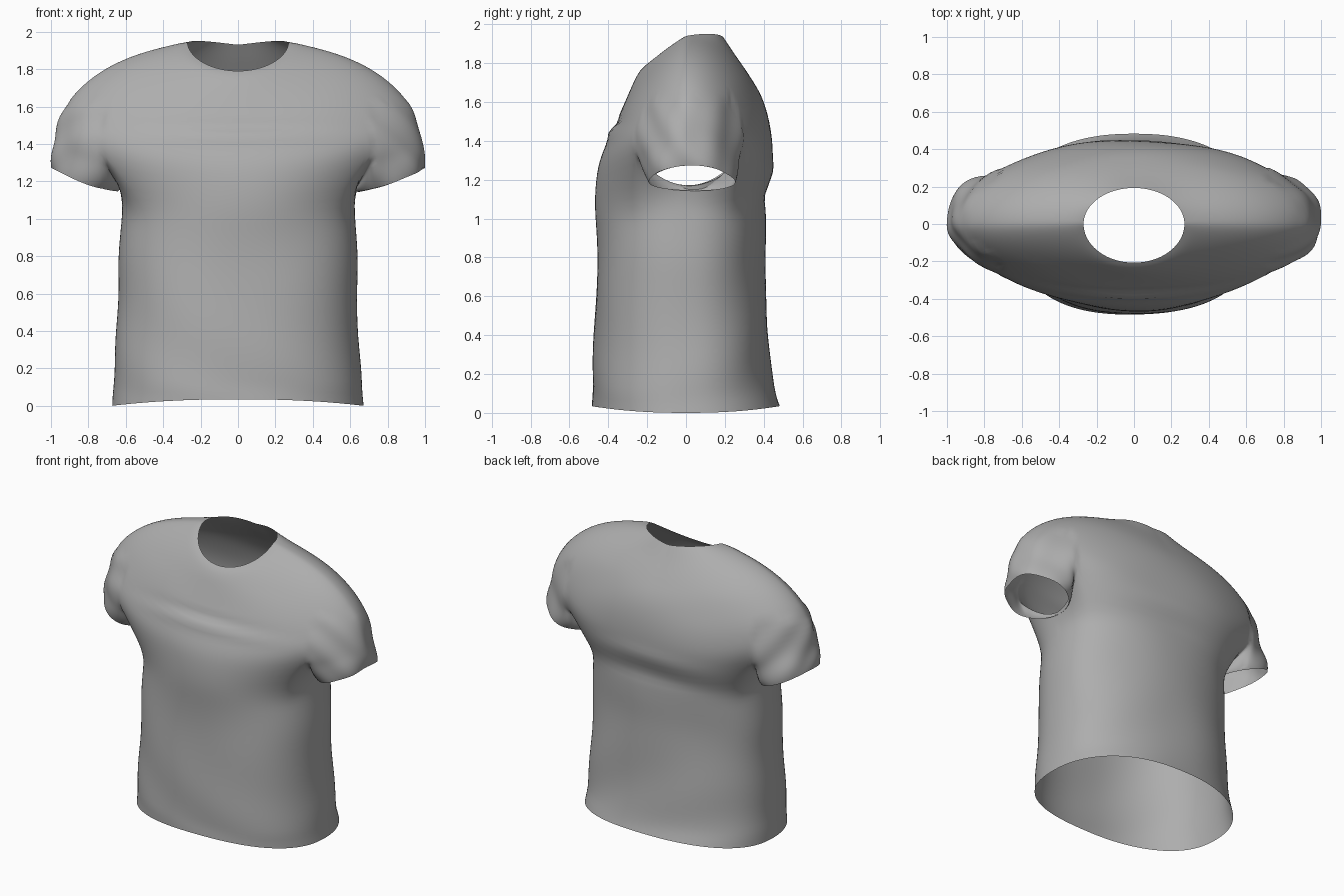
import bpy, bmesh
from math import sin, cos, pi, radians, exp
from mathutils import Vector

cube = bpy.data.objects.get("Cube")
if cube:
    bpy.data.objects.remove(cube, do_unlink=True)

cloth = bpy.data.materials.new("grey cloth")
cloth.use_nodes = True
GREY = (0.42, 0.42, 0.42, 1)
cloth.diffuse_color = GREY
cloth.node_tree.nodes["Principled BSDF"].inputs["Base Color"].default_value = GREY

N = 60        # points round the yoke
ARM = 7       # yoke points on each side of the sleeve axis
SEAM = 8      # segments across each underarm

bm = bmesh.new()


def signed_pow(v, p):
    return (abs(v) ** p) * (1 if v >= 0 else -1)


def bridge(upper, lower):
    n = len(upper)
    for i in range(n):
        j = (i + 1) % n
        bm.faces.new((upper[i], lower[i], lower[j], upper[j]))


# f runs from 0 at the neckline to 1 at the chest
def yoke_ring(f, a, z_side, y_front, z_front, y_back, z_back):
    ring = []
    for i in range(N):
        t = 2 * pi * i / N
        s = abs(sin(t))
        if sin(t) >= 0:
            y = y_back * s
            z = z_back + (z_side - z_back) * cos(t) ** 2
            z += 0.03 * (1 - f) * s * abs(cos(t))
        else:
            y = y_front * s ** (1 + 0.2 * f)
            z = z_front + (z_side - z_front) * (1 - s ** (1.1 + 0.9 * f))
        ring.append(bm.verts.new((a * cos(t), y, z)))
    return ring


# Yoke: rings from the neckline out over the shoulders and chest
PROFILE = (
    (0.27, 1.94, -0.207, 1.79, 0.193, 1.93),
    (0.31, 1.937, -0.235, 1.765, 0.22, 1.89),
    (0.38, 1.922, -0.262, 1.72, 0.26, 1.83),
    (0.53, 1.885, -0.30, 1.64, 0.325, 1.74),
    (0.70, 1.815, -0.335, 1.56, 0.39, 1.63),
    (0.85, 1.705, -0.375, 1.47, 0.435, 1.50),
    (0.94, 1.58, -0.43, 1.34, 0.452, 1.36),
    (0.975, 1.45, -0.457, 1.25, 0.447, 1.25))
yoke = [yoke_ring(k / (len(PROFILE) - 1), *row) for k, row in enumerate(PROFILE)]
for upper, lower in zip(yoke, yoke[1:]):
    bridge(upper, lower)
base = yoke[-1]


# Underarm seams join the front corner to the back corner on each side
def underarm(start, end, side):
    pts = []
    for k in range(1, SEAM):
        s = 2 * k / SEAM - 1
        p = start.co.lerp(end.co, k / SEAM)
        corner = abs(start.co.x)
        p.x = side * (0.635 + (corner - 0.635) * s * s)
        p.z = 1.175 + (p.z - 1.175) * s * s
        pts.append(bm.verts.new(p))
    return pts


half = N // 2
seam_left = underarm(base[-ARM], base[ARM], 1)
seam_right = underarm(base[half - ARM], base[half + ARM], -1)

# Torso: loft from the chest loop down to the hem
loop = ([base[-ARM]] + seam_left + base[ARM:half - ARM + 1] + seam_right
        + base[half + ARM:N - ARM])
count = len(loop)
for z, a, front, back in (
        (1.08, 0.617, 0.467, 0.410), (0.94, 0.628, 0.457, 0.412),
        (0.78, 0.644, 0.456, 0.40), (0.58, 0.636, 0.47, 0.412),
        (0.30, 0.655, 0.482, 0.428), (0.12, 0.664, 0.485, 0.45),
        (0.00, 0.674, 0.486, 0.484)):
    ring = []
    for i in range(count):
        t = 2 * pi * (i - SEAM / 2) / count
        x = a * signed_pow(cos(t), 0.87)
        y = (back if sin(t) > 0 else front) * signed_pow(sin(t), 0.87)
        lift = 0.035 * sin(t) ** 2 if z < 0.1 else 0
        ring.append(bm.verts.new((x, y, z + lift)))
    bridge(loop, ring)
    loop = ring


# Sleeves: short tubes from each armhole to a tilted cuff
def sleeve(arc, seam, side):
    start = arc + seam
    previous = start
    for f in (0.3, 0.6, 0.85, 1.0):
        puff = 1 + 0.08 * sin(pi * f)
        ring = []
        for i, v in enumerate(start):
            t = side * 2 * pi * (i - ARM) / len(start)
            target = Vector((side * (0.82 + 0.18 * cos(t) * puff),
                             0.03 + 0.22 * sin(t) * puff,
                             1.21 + 0.065 * cos(t) - 0.02 * sin(t) ** 2))
            ring.append(bm.verts.new(v.co.lerp(target, f)))
        bridge(previous, ring)
        previous = ring


sleeve([base[i] for i in range(-ARM, ARM + 1)], seam_left[::-1], 1)
sleeve(base[half - ARM:half + ARM + 1], seam_right[::-1], -1)

# Make the outside of the cloth face out
bmesh.ops.recalc_face_normals(bm, faces=bm.faces)
if sum(f.normal.dot(f.calc_center_median() - Vector((0, 0, 1))) for f in bm.faces) < 0:
    bmesh.ops.reverse_faces(bm, faces=bm.faces)

mesh = bpy.data.meshes.new("shirt")
bm.to_mesh(mesh)
bm.free()
shirt = bpy.data.objects.new("shirt", mesh)
bpy.context.collection.objects.link(shirt)
mesh.materials.append(cloth)
bpy.ops.object.select_all(action="DESELECT")
shirt.select_set(True)
bpy.context.view_layer.objects.active = shirt
smooth = shirt.modifiers.new("smooth cloth", "SUBSURF")
smooth.levels = 2
bpy.ops.object.modifier_apply(modifier=smooth.name)


# Folds: a chest crease, a back crease, soft drapes and gathered cuffs
def bump(v, centre, width):
    return exp(-((v - centre) / width) ** 2)


moves = []
for v in mesh.vertices:
    x, y, z = v.co
    d = 0.006 * sin(7 * x + 4 * z + 2 * sin(3 * z)) * sin(5 * y - 6 * z + 1)
    if y < 0:
        d += bump(x, 0, 0.4) * (0.012 * bump(z, 1.44, 0.03) - 0.008 * bump(z, 1.50, 0.025))
    else:
        sag = 1.25 - 0.15 * x * x
        d += bump(x, 0, 0.45) * (0.010 * bump(z, sag, 0.05) - 0.012 * bump(z, sag - 0.14, 0.05))
    if abs(x) > 0.72 and z < 1.62:
        d += 0.008 * sin(26 * y + 9 * z) * sin(17 * z + 12 * x)
    fade = min(1, max(0, (1.72 - z) / 0.15)) * min(1, z / 0.1)
    moves.append(v.normal * d * fade)
for v, move in zip(mesh.vertices, moves):
    v.co += move

bpy.ops.object.shade_smooth_by_angle(angle=radians(50))
